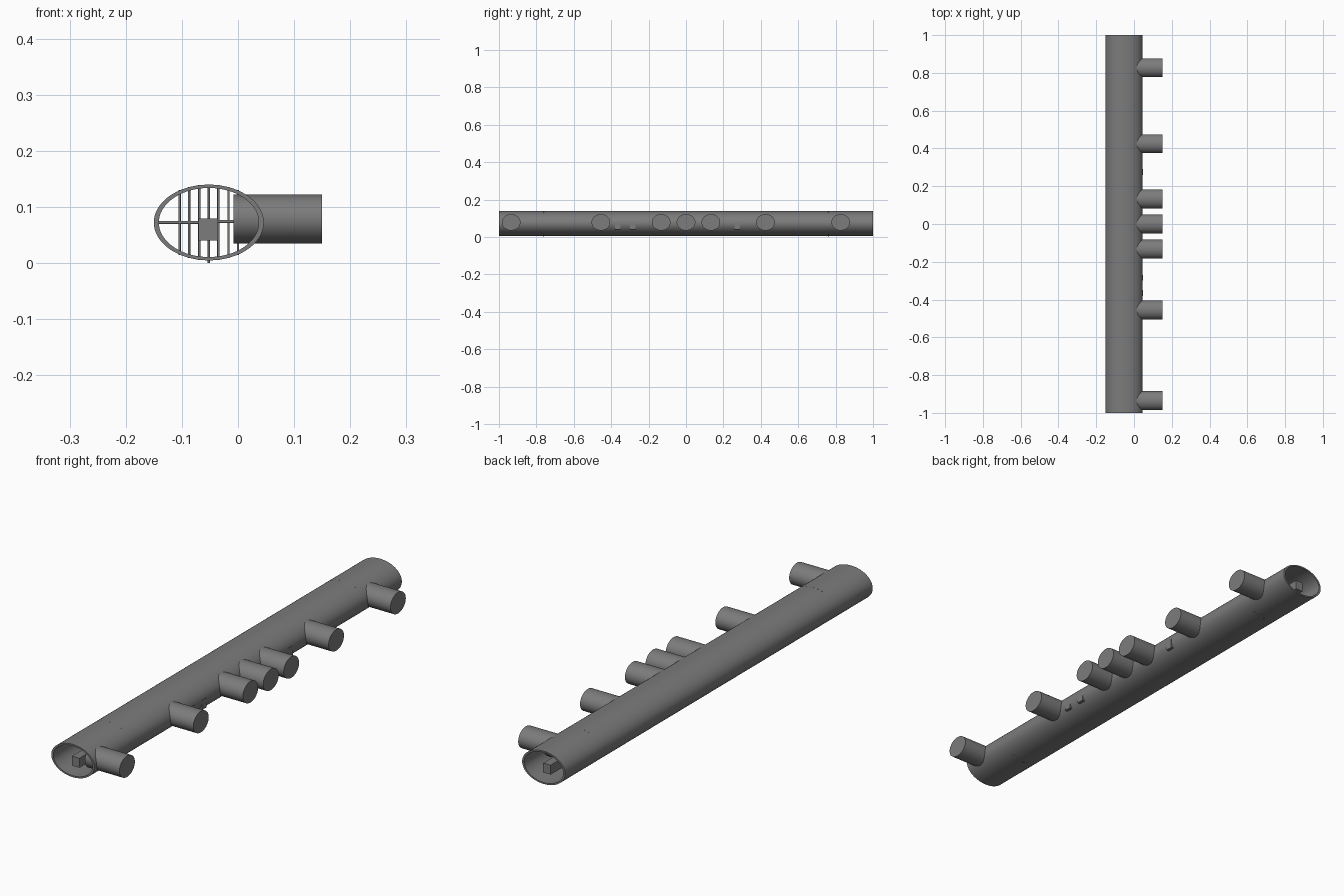
import bpy, bmesh, math
from mathutils import Matrix, Vector

if "Cube" in bpy.data.objects:
    bpy.data.objects.remove(bpy.data.objects["Cube"])

grey = bpy.data.materials.new("mid_grey")
grey.diffuse_color = (0.2, 0.2, 0.2, 1)
grey.use_nodes = True
grey.node_tree.nodes["Principled BSDF"].inputs["Base Color"].default_value = grey.diffuse_color

CX, CZ = -0.052, 0.0722     # centre of the oval tube
A, B = 0.098, 0.0675        # outer half width and half height


def finish(name, bm, smooth=True):
    bmesh.ops.recalc_face_normals(bm, faces=bm.faces)
    me = bpy.data.meshes.new(name)
    bm.to_mesh(me)
    bm.free()
    me.materials.append(grey)
    ob = bpy.data.objects.new(name, me)
    bpy.context.collection.objects.link(ob)
    if smooth:
        bpy.context.view_layer.objects.active = ob
        ob.select_set(True)
        bpy.ops.object.shade_smooth_by_angle(angle=math.radians(35))
        ob.select_set(False)
    return ob


def box(name, lo, hi):
    lo, hi = Vector(lo), Vector(hi)
    bm = bmesh.new()
    m = Matrix.Translation((lo + hi) / 2) @ Matrix.Diagonal((*(hi - lo), 1))
    bmesh.ops.create_cube(bm, size=1, matrix=m)
    return finish(name, bm, False)


def rod(name, p, q, ry, rz=None, segs=12):
    """Capped cylinder from p to q; ry and rz are its two radii."""
    p, q = Vector(p), Vector(q)
    d = q - p
    bm = bmesh.new()
    rot = d.to_track_quat('Z', 'Y').to_matrix().to_4x4()
    m = Matrix.Translation((p + q) / 2) @ rot @ Matrix.Diagonal((rz or ry, ry, 1, 1))
    bmesh.ops.create_cone(bm, cap_ends=True, segments=segs, radius1=1, radius2=1,
                          depth=d.length, matrix=m)
    return finish(name, bm)


# hollow oval tube, open at both ends
N = 96
bm = bmesh.new()
rings = []
for a, b, y in ((A, B, -1), (A, B, 1), (A - 0.009, B - 0.006, 1), (A - 0.009, B - 0.006, -1)):
    rings.append([bm.verts.new((CX + a * math.cos(t), y, CZ + b * math.sin(t)))
                  for t in (2 * math.pi * i / N for i in range(N))])
for k in range(4):
    r, s = rings[k], rings[(k + 1) % 4]
    for i in range(N):
        j = (i + 1) % N
        bm.faces.new((r[i], r[j], s[j], s[i]))
finish("oval_tube", bm)

# square bar running inside the tube
box("inner_bar", (-0.07, -0.98, 0.04), (-0.036, 0.98, 0.079))

# side stubs, each with a thin link to the bar
for n, y in enumerate((-0.935, -0.455, -0.133, 0, 0.133, 0.425, 0.827)):
    # radii: 0.05 along y, 0.0435 along z
    bm = bmesh.new()
    m = (Matrix.Translation((0.071, y, 0.0785)) @ Matrix.Diagonal((1, 0.05, 0.0435, 1))
         @ Matrix.Rotation(math.pi / 2, 4, 'Y'))
    bmesh.ops.create_cone(bm, cap_ends=True, segments=48, radius1=1, radius2=1,
                          depth=0.158, matrix=m)
    finish(f"side_stub_{n}", bm)
    rod(f"stub_link_{n}", (-0.04, y, 0.074), (-0.006, y, 0.074), 0.003)

# thin cross pins near each end
for side in (-1, 1):
    y = side * 0.76
    for n, x in enumerate((-0.104, -0.087, -0.069, -0.052, -0.035, -0.017, 0.0)):
        h = B * math.sqrt(1 - ((x - CX) / A) ** 2)
        low = 0.0 if n == 3 else CZ - h - 0.0005
        rod(f"upright_pin_{side}_{n}", (x, y, low), (x, y, CZ + h + 0.0005), 0.002)
    rod(f"level_pin_{side}", (-0.15, y, CZ), (-0.05, y, CZ), 0.0025)

# small flat pads on the stub side
for n, y in enumerate((-0.365, -0.285, 0.275)):
    box(f"side_pad_{n}", (0.03, y - 0.015, 0.04), (0.0465, y + 0.015, 0.079))
